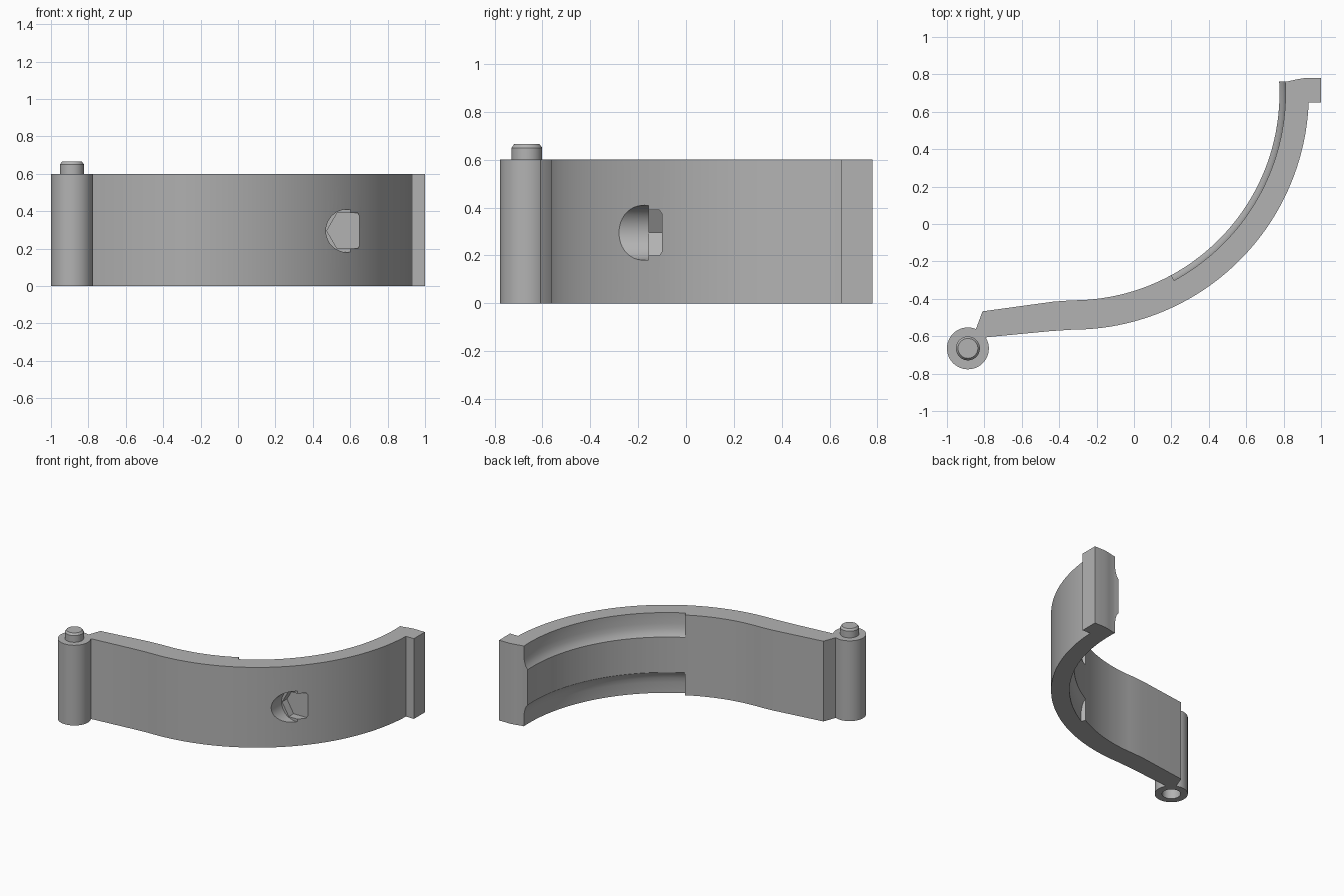
import bpy, bmesh, math
from mathutils import Matrix, Vector

if "Cube" in bpy.data.objects:
    bpy.data.objects.remove(bpy.data.objects["Cube"])

H = 0.6                      # band height
CX, CY = -0.33, 0.70         # centre of the curved band
R_OUT, R_IN, R_RIM = 1.265, 1.108, 1.14

grey = bpy.data.materials.new("grey")
grey.diffuse_color = (0.45, 0.45, 0.45, 1)
grey.use_nodes = True
grey.node_tree.nodes["Principled BSDF"].inputs["Base Color"].default_value = grey.diffuse_color


def finish(name, bm):
    bmesh.ops.remove_doubles(bm, verts=bm.verts, dist=1e-5)
    bmesh.ops.recalc_face_normals(bm, faces=bm.faces)
    me = bpy.data.meshes.new(name)
    bm.to_mesh(me)
    bm.free()
    me.materials.append(grey)
    ob = bpy.data.objects.new(name, me)
    bpy.context.collection.objects.link(ob)
    return ob


def prism(name, pts, direction):
    """Extrude a closed outline of 3D points along a direction."""
    bm = bmesh.new()
    face = bm.faces.new([bm.verts.new(p) for p in pts])
    new = bmesh.ops.extrude_face_region(bm, geom=[face])["geom"]
    bmesh.ops.translate(bm, vec=direction,
                        verts=[v for v in new if isinstance(v, bmesh.types.BMVert)])
    return finish(name, bm)


def sweep(name, section, centre, a0, a1, steps):
    """Turn a closed (radius, z) section about a vertical axis."""
    bm = bmesh.new()
    full = abs(a1 - a0 - 2 * math.pi) < 1e-6
    rings = []
    for i in range(steps + 1):
        a = a0 + (a1 - a0) * i / steps
        rings.append([bm.verts.new((centre[0] + r * math.cos(a),
                                    centre[1] + r * math.sin(a), z)) for r, z in section])
    n = len(section)
    for p, q in zip(rings, rings[1:]):
        for j in range(n):
            k = (j + 1) % n
            bm.faces.new((p[j], p[k], q[k], q[j]))
    if not full:
        bm.faces.new(rings[0])
        bm.faces.new(rings[-1][::-1])
    return finish(name, bm)


def cut(ob, cutter):
    mod = ob.modifiers.new("cut", 'BOOLEAN')
    mod.operation, mod.solver, mod.object = 'DIFFERENCE', 'EXACT', cutter
    bpy.context.view_layer.objects.active = ob
    bpy.ops.object.modifier_apply(modifier=mod.name)
    bpy.data.objects.remove(cutter)


def smooth(ob):
    bpy.ops.object.select_all(action='DESELECT')
    ob.select_set(True)
    bpy.context.view_layer.objects.active = ob
    bpy.ops.object.shade_smooth_by_angle(angle=math.radians(25))


def arc(r, a0, a1, n=64):
    return [(CX + r * math.cos(a0 + (a1 - a0) * i / n),
             CY + r * math.sin(a0 + (a1 - a0) * i / n)) for i in range(n + 1)]


# Curved band with straight arm and end hook
down = -math.pi / 2
outline = arc(R_OUT, down, math.asin((0.65 - CY) / R_OUT))
outline += [(1.0, 0.65), (1.0, 0.78), (0.91, 0.78), (0.87, 0.773), (0.82, 0.762)]
outline += arc(R_IN, math.asin(0.062 / R_IN), down)
outline += [(-0.43, -0.415), (-0.81, -0.467), (-0.85, -0.575),
            (-0.84, -0.63), (-0.785, -0.605), (-0.45, -0.573)]
band = prism("curved_band", [(x, y, 0) for x, y in outline], Vector((0, 0, H)))

# Recessed rims along the top and bottom of the inner side
rim = [(1.0, 0.7), (R_RIM, 0.7), (R_RIM, 0.52), (1.134, 0.485),
       (1.125, 0.455), (R_IN, 0.432), (1.0, 0.432)]
for section in (rim, [(r, H - z) for r, z in rim]):
    cut(band, sweep("rim_cutter", section, (CX, CY), math.radians(-61.5), math.radians(12), 64))

# Bolt socket: round counterbore with a deeper hexagonal pocket
for sides, radius, floor in ((48, 0.115, -0.157), (6, 0.11, -0.10)):
    ring = [(0.585 + radius * math.cos(2 * math.pi * i / sides), floor,
             0.295 + radius * math.sin(2 * math.pi * i / sides)) for i in range(sides)]
    cut(band, prism("socket_cutter", ring, Vector((0, -0.4, 0))))
smooth(band)

# Hinge barrel with a pin on top and a matching hole underneath
barrel = [(0, 0.1), (0.063, 0.1), (0.063, 0), (0.112, 0), (0.112, H),
          (0.064, H), (0.064, 0.65), (0.053, 0.665), (0, 0.665)]
smooth(sweep("hinge_barrel", barrel, (-0.888, -0.665), 0, 2 * math.pi, 48))
